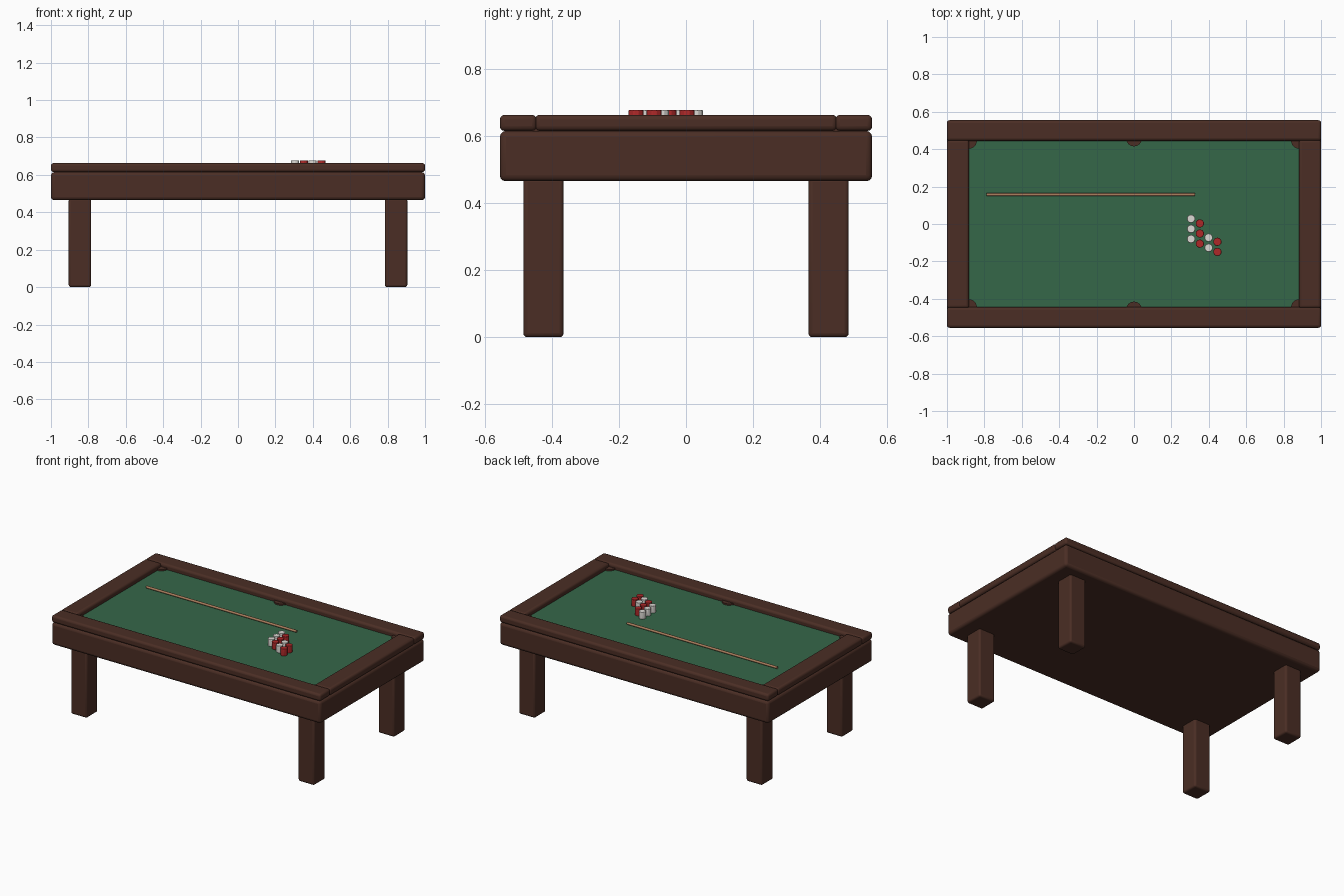
import bpy, math

if "Cube" in bpy.data.objects:
    bpy.data.objects.remove(bpy.data.objects["Cube"])

def mat(name, c):
    m = bpy.data.materials.new(name)
    m.diffuse_color = (*c, 1)
    m.use_nodes = True
    m.node_tree.nodes["Principled BSDF"].inputs["Base Color"].default_value = m.diffuse_color
    return m

WOOD = mat("dark wood", (0.070, 0.027, 0.018))
FELT = mat("green felt", (0.036, 0.135, 0.066))
TAN = mat("tan wood", (0.40, 0.21, 0.11))
RED = mat("red", (0.42, 0.022, 0.022))
WHITE = mat("off white", (0.72, 0.70, 0.66))

def finish(name, m, bevel, segments=3):
    o = bpy.context.object
    o.name = name
    o.data.materials.append(m)
    if bevel:
        b = o.modifiers.new("bevel", 'BEVEL')
        b.width, b.segments = bevel, segments
    bpy.ops.object.shade_smooth_by_angle(angle=math.radians(35))
    return o

def box(name, x0, x1, y0, y1, z0, z1, m, bevel=0):
    bpy.ops.mesh.primitive_cube_add(size=1, location=((x0+x1)/2, (y0+y1)/2, (z0+z1)/2))
    bpy.context.object.scale = (x1-x0, y1-y0, z1-z0)
    bpy.ops.object.transform_apply(location=False, rotation=False, scale=True)
    return finish(name, m, bevel)

def cyl(name, x, y, z0, z1, r, m, sides=24, bevel=0):
    bpy.ops.mesh.primitive_cylinder_add(vertices=sides, radius=r, depth=z1-z0,
                                        location=(x, y, (z0+z1)/2))
    return finish(name, m, bevel, 2)

# Table body and playing surface
box("table_body", -1, 1, -0.555, 0.555, 0.465, 0.615, WOOD, 0.018)
box("felt", -0.90, 0.90, -0.47, 0.47, 0.60, 0.63, FELT)

# Rails, legs and pockets
for s in (-1, 1):
    y = sorted((s*0.445, s*0.555))
    x = sorted((s*0.882, s*1.0))
    box("long_rail", -1, 1, *y, 0.615, 0.663, WOOD, 0.014)
    box("end_rail", *x, -0.45, 0.45, 0.615, 0.663, WOOD, 0.014)
    cyl("side_pocket", 0, s*0.457, 0.61, 0.64, 0.042, WOOD)
    for t in (-1, 1):
        cyl("corner_pocket", s*0.882, t*0.445, 0.61, 0.64, 0.042, WOOD)
        cx, cy = s*0.845, t*0.425
        box("leg", cx-0.06, cx+0.06, cy-0.06, cy+0.06, 0, 0.475, WOOD, 0.012)

# Cue lying on the felt
bpy.ops.mesh.primitive_cylinder_add(vertices=12, radius=0.008, depth=1.115,
                                    location=(-0.232, 0.157, 0.638),
                                    rotation=(0, math.pi/2, 0))
finish("cue", TAN, 0)

# Stacked rows of short playing pieces: x, first y, count, colour
rows = [(0.305, 0.028, 3, WHITE), (0.352, 0.003, 3, RED),
        (0.399, -0.073, 2, WHITE), (0.446, -0.095, 2, RED)]
for x, y, n, m in rows:
    for i in range(n):
        cyl("playing_piece", x, y - i*0.054, 0.63, 0.677, 0.0225, m, 10, 0.002)
